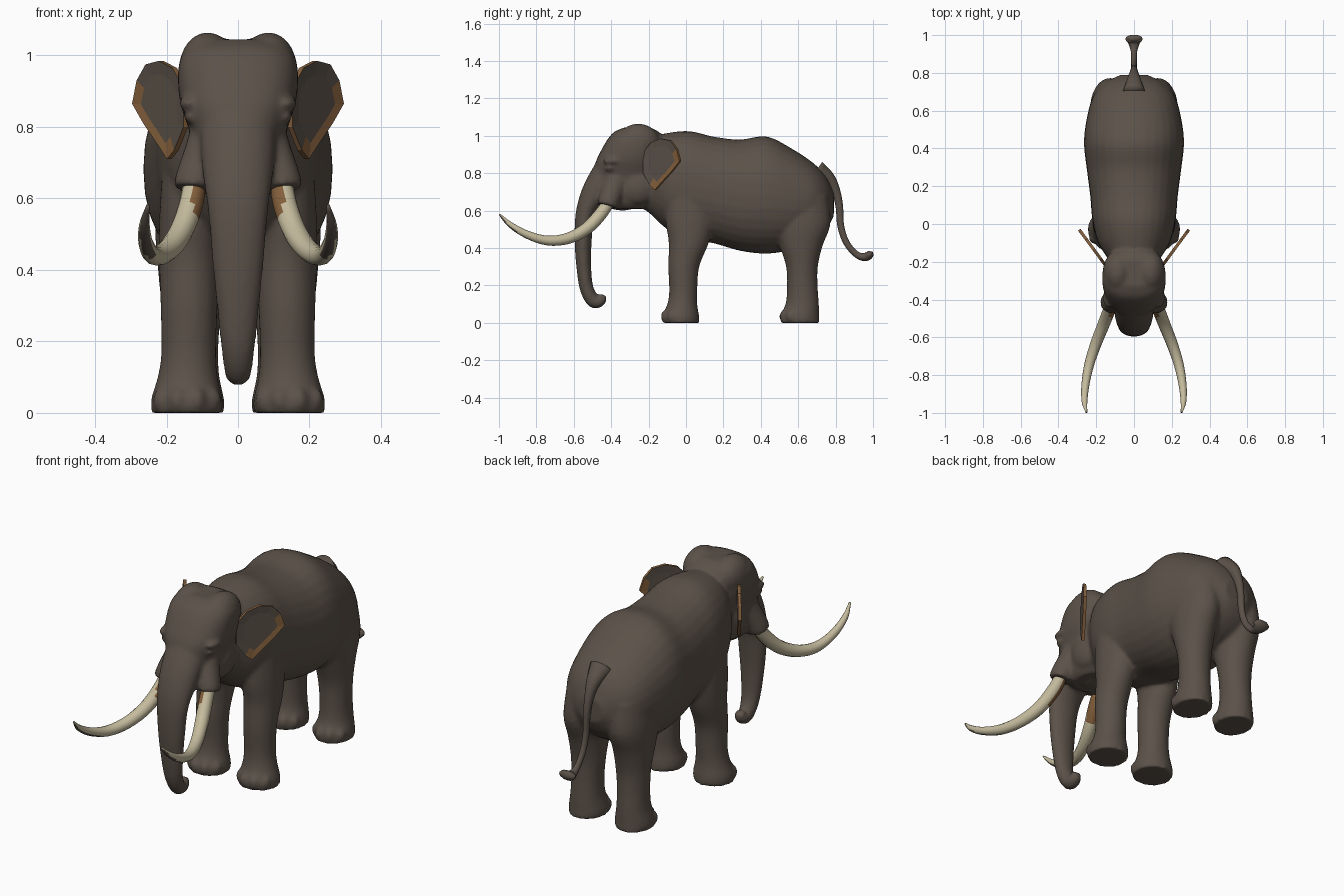
import bpy, bmesh, math
from mathutils import Vector, Matrix

cube = bpy.data.objects.get("Cube")
if cube:
    bpy.data.objects.remove(cube, do_unlink=True)


def material(name, rgb):
    mat = bpy.data.materials.new(name)
    mat.use_nodes = True
    mat.diffuse_color = (*rgb, 1)
    mat.node_tree.nodes["Principled BSDF"].inputs["Base Color"].default_value = (*rgb, 1)
    return mat


HIDE = material("grey brown hide", (0.105, 0.083, 0.066))
TAN = material("tan skin", (0.23, 0.115, 0.045))
IVORY = material("ivory", (0.56, 0.5, 0.34))


def finish(bm, name, mats, rule=None, smooth=True):
    """Turn a bmesh into an object, colouring faces with an optional rule."""
    bmesh.ops.recalc_face_normals(bm, faces=bm.faces)
    bm.normal_update()
    for f in bm.faces:
        f.smooth = smooth
        if rule:
            f.material_index = rule(f.calc_center_median(), f.normal)
    mesh = bpy.data.meshes.new(name)
    bm.to_mesh(mesh)
    bm.free()
    for m in mats:
        mesh.materials.append(m)
    obj = bpy.data.objects.new(name, mesh)
    bpy.context.collection.objects.link(obj)
    return obj


def spline(points, steps):
    """Smooth curve through the points, radii included."""
    p = [Vector(q) for q in points]
    p = [p[0] * 2 - p[1]] + p + [p[-1] * 2 - p[-2]]
    out = []
    for a, b, c, d in zip(p, p[1:], p[2:], p[3:]):
        for i in range(steps):
            s = i / steps
            out.append((b * 2 + (c - a) * s + (a * 2 - b * 5 + c * 4 - d) * s ** 2
                        + (b * 3 - a - c * 3 + d) * s ** 3) * 0.5)
    return out + [p[-2]]


def loft(bm, points, sides=24, axis=None, power=2.0, steps=4):
    """Skin oval rings (x, y, z, half width, half depth) along a path."""
    path = spline(points, steps)
    pos = [Vector(q[:3]) for q in path]
    rings = []
    for i, q in enumerate(path):
        t = axis or (pos[min(i + 1, len(pos) - 1)] - pos[max(i - 1, 0)]).normalized()
        side = (Vector((1, 0, 0)) - t * t.x).normalized()
        up = t.cross(side)
        ring = []
        for k in range(sides):
            ang = math.tau * k / sides
            c, s = math.cos(ang), math.sin(ang)
            c = math.copysign(abs(c) ** (2 / power), c)
            s = math.copysign(abs(s) ** (2 / power), s)
            ring.append(bm.verts.new(pos[i] + side * c * q[3] + up * s * q[4]))
        rings.append(ring)
    for a, b in zip(rings, rings[1:]):
        for k in range(sides):
            j = (k + 1) % sides
            bm.faces.new((a[k], a[j], b[j], b[k]))
    bm.faces.new(rings[0])
    bm.faces.new(rings[-1])


def blob(bm, centre, radii):
    mat = Matrix.Translation(centre) @ Matrix.Diagonal((*radii, 1))
    bmesh.ops.create_uvsphere(bm, u_segments=20, v_segments=12, radius=1, matrix=mat)


Y, Z = Vector((0, 1, 0)), Vector((0, 0, 1))
body = bmesh.new()

# Torso and neck: y, top, bottom, half width
torso = [(-.32, .93, .67, .09), (-.2, .99, .59, .13), (-.1, 1.015, .5, .19),
         (.02, 1.025, .45, .22), (.15, .995, .425, .232), (.29, .98, .385, .25),
         (.43, .997, .37, .265), (.56, .935, .39, .25), (.68, .855, .44, .215),
         (.75, .78, .5, .15), (.79, .69, .57, .07)]
loft(body, [(0, y, (t + b) / 2, w, (t - b) / 2) for y, t, b, w in torso],
     sides=32, axis=Y, power=2.2)

# Skull: z, y, half width, half depth
skull = [(.61, -.32, .085, .1), (.64, -.32, .11, .14), (.69, -.325, .125, .165),
         (.75, -.32, .13, .18), (.8, -.315, .14, .18), (.86, -.305, .16, .178),
         (.92, -.29, .168, .165), (.98, -.275, .165, .145), (1.02, -.265, .145, .12),
         (1.045, -.26, .1, .07)]
loft(body, [(0, y, z, w, d) for z, y, w, d in skull], sides=32, axis=Z, power=2.4)

# Trunk: y, z, half width, half depth
trunk = [(-.38, .88, .1, .07), (-.44, .78, .105, .075), (-.495, .68, .1, .07),
         (-.54, .57, .085, .052), (-.55, .42, .072, .045), (-.545, .28, .058, .039),
         (-.53, .18, .047, .037), (-.495, .117, .038, .037), (-.458, .117, .034, .03),
         (-.443, .15, .024, .022)]
loft(body, [(0, *q) for q in trunk])

# Lower lip
blob(body, (0, -.34, .655), (.07, .1, .055))

# Legs: y, z, x, half width, half depth
front_leg = [(-.028, 0, .143, .1, .1), (-.028, .04, .143, .1, .098), (-.02, .1, .141, .084, .08),
             (-.015, .17, .138, .077, .075), (-.012, .3, .137, .08, .083),
             (.015, .43, .135, .086, .108), (.02, .55, .13, .09, .13), (.02, .72, .12, .09, .13)]
hind_leg = [(.61, 0, .133, .094, .105), (.61, .04, .133, .094, .102), (.622, .11, .133, .08, .088),
            (.622, .2, .132, .078, .082), (.62, .3, .13, .085, .085), (.615, .41, .13, .095, .115),
            (.615, .53, .127, .105, .158), (.61, .68, .115, .105, .15)]

for s in (-1, 1):
    for leg in (front_leg, hind_leg):
        loft(body, [(s * x, y, z, w, d) for y, z, x, w, d in leg], axis=Z)
        # Toes fan around the front of the foot
        y, z, x, w, d = leg[0]
        for k in range(4):
            ang = math.radians(-145 + 37 * k)
            blob(body, (s * x + math.cos(ang) * w * .85, y + math.sin(ang) * d * .85, .035),
                 (.026, .026, .035))
    # Tusk socket flaring towards its opening
    loft(body, [(s * .075, -.35, .82, .05, .05), (s * .095, -.38, .74, .052, .06),
                (s * .118, -.41, .66, .056, .058), (s * .124, -.42, .625, .058, .055)])
    # Crown dome, brow, eyelid and cheek
    blob(body, (s * .085, -.255, .965), (.08, .115, .1))
    blob(body, (s * .135, -.39, .866), (.03, .055, .02))
    blob(body, (s * .13, -.405, .828), (.022, .03, .018))
    blob(body, (s * .09, -.26, .73), (.055, .1, .1))

body = finish(body, "body", [HIDE])
remesh = body.modifiers.new("merge parts", 'REMESH')
remesh.mode = 'VOXEL'
remesh.voxel_size = 0.01
remesh.use_smooth_shade = True
soften = body.modifiers.new("soften joints", 'SMOOTH')
soften.factor = 0.5
soften.iterations = 6

# Tail with a flattened tuft
tail = bmesh.new()
loft(tail, [(0, .7, .82, .06, .05), (0, .765, .77, .036, .034), (0, .802, .7, .022, .024),
            (0, .82, .62, .017, .02), (0, .827, .52, .015, .018), (0, .857, .43, .015, .017),
            (0, .91, .367, .016, .017), (0, .955, .352, .03, .022), (0, .98, .365, .046, .023),
            (0, .985, .383, .03, .012)], sides=16)
finish(tail, "tail", [HIDE])

# Tusk: x, y, z, radius
tusk_path = [(.12, -.4, .67, .03), (.13, -.45, .59, .034), (.16, -.53, .505, .033),
             (.2, -.63, .452, .03), (.236, -.74, .44, .026), (.257, -.85, .472, .021),
             (.262, -.94, .525, .015), (.252, -.997, .58, .005)]

# Ear outline: distance outward and back, height
ear_outline = [(-.15, .8), (-.15, .91), (.1, .965), (.4, .985), (.7, .975), (.9, .93),
               (1, .865), (.75, .81), (.45, .755), (.22, .71), (.06, .735)]

for s, label in ((-1, "right"), (1, "left")):
    def tusk_rule(c, n):
        if c.y > -.5 and n.x * s < -.2:
            return 1
        return 2 if c.y < -.73 and n.y < -.35 else 0

    tusk = bmesh.new()
    loft(tusk, [(s * x, y, z, r, r) for x, y, z, r in tusk_path], sides=12)
    finish(tusk, label + "_tusk", [IVORY, TAN, HIDE], tusk_rule)

    # Ear: a thin slab with a border on both sides
    ear = bmesh.new()
    out = Vector((s * .125, .17, 0))
    thick = Vector((s * .17, -.125, 0)).normalized()
    hub_u, hub_z = .42, .86

    def ear_ring(scale, offset):
        return [ear.verts.new(Vector((s * .165, -.2, 0)) + thick * offset
                              + out * (hub_u + (u - hub_u) * scale)
                              + Z * (hub_z + (z - hub_z) * scale)) for u, z in ear_outline]

    rings = [ear_ring(.7, .004), ear_ring(1, .008), ear_ring(1, -.008), ear_ring(.7, -.006)]
    for a, b in zip(rings, rings[1:]):
        for k in range(len(a)):
            j = (k + 1) % len(a)
            ear.faces.new((a[k], a[j], b[j], b[k]))
    for ring in (rings[0], rings[-1]):
        ear.faces.new(ring)

    def ear_rule(c, n):
        u = (abs(c.x) - .165) / .125
        edge = abs(n.dot(thick)) < .5
        border = abs(u - hub_u) > .3 or abs(c.z - hub_z) > .04
        return 1 if edge or (border and c.z < .72 + .25 * u) else 0

    finish(ear, label + "_ear", [HIDE, TAN], ear_rule, smooth=False)
